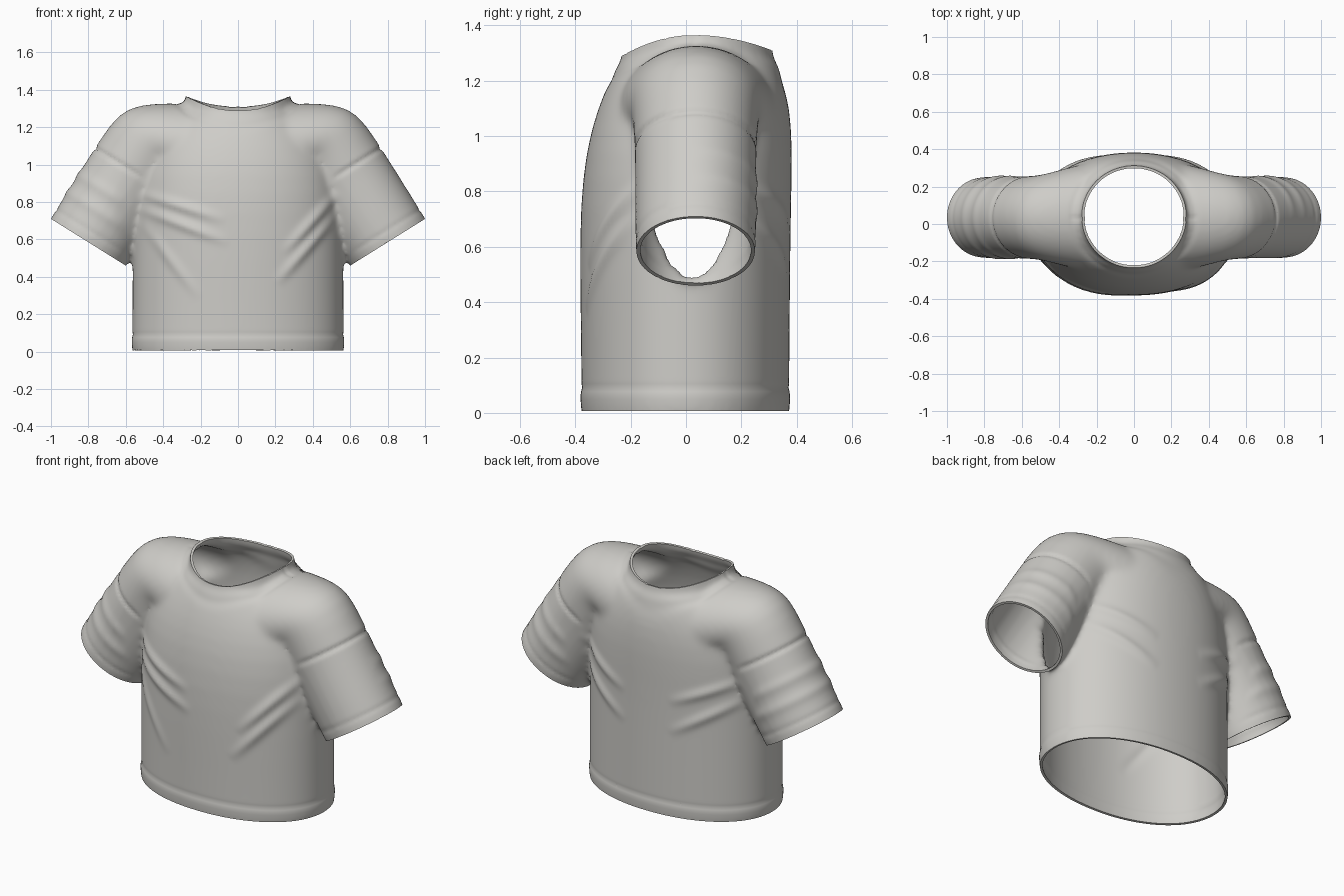
import bpy, bmesh, math
from mathutils import Vector

if "Cube" in bpy.data.objects:
    bpy.data.objects.remove(bpy.data.objects["Cube"], do_unlink=True)

CUFF = Vector((0.8, 0.035, 0.585))       # centre of the sleeve opening
ALONG = Vector((-0.53, 0, 0.848))        # from the cuff up the sleeve
SEGS = 48


def ring(bm, centre, u, v, power=2.0):
    """Superellipse ring around centre with half axes u and v."""
    verts = []
    for i in range(SEGS):
        a = math.tau * i / SEGS
        c, s = math.cos(a), math.sin(a)
        pc = math.copysign(abs(c) ** (2 / power), c)
        ps = math.copysign(abs(s) ** (2 / power), s)
        verts.append(bm.verts.new(centre + u * pc + v * ps))
    return verts


def loft(bm, rings):
    for a, b in zip(rings, rings[1:]):
        for i in range(SEGS):
            j = (i + 1) % SEGS
            bm.faces.new((a[i], a[j], b[j], b[i]))
    bm.faces.new(rings[0])
    bm.faces.new(rings[-1])


def upright(bm, profile, power):
    """Loft from (z, half width, front y, back y) rows."""
    loft(bm, [ring(bm, Vector((0, (f + b) / 2, z)), Vector((w, 0, 0)),
                   Vector((0, (b - f) / 2, 0)), power) for z, w, f, b in profile])


bm = bmesh.new()

# Torso
upright(bm, [(-0.1, 0.567, -0.378, 0.373), (0.0, 0.567, -0.378, 0.373),
             (0.25, 0.566, -0.38, 0.375), (0.5, 0.565, -0.384, 0.377),
             (0.75, 0.56, -0.383, 0.38), (0.95, 0.54, -0.362, 0.386),
             (1.1, 0.49, -0.32, 0.376), (1.2, 0.42, -0.277, 0.354),
             (1.27, 0.34, -0.242, 0.33), (1.3, 0.29, -0.21, 0.3)], 2.12)

# Neck column
upright(bm, [(1.0, 0.28, -0.225, 0.305), (1.27, 0.3, -0.24, 0.322),
             (1.36, 0.278, -0.226, 0.305), (1.5, 0.272, -0.22, 0.3)], 2.0)

# Sleeves and shoulder yoke: one arched tube, half of it mirrored
half = [(CUFF + ALONG * t, Vector((0.848, 0, 0.53)), 0.239, w)
        for t, w in ((-0.12, 0.216), (0, 0.217), (0.15, 0.22), (0.35, 0.218), (0.6, 0.226))]
half += [(Vector((0.43, 0.035, 1.095)), Vector((0.62, 0, 0.785)), 0.267, 0.242),
         (Vector((0.36, 0.035, 1.09)), Vector((0.35, 0, 0.94)), 0.257, 0.265),
         (Vector((0.2, 0.04, 1.07)), Vector((0.05, 0, 1)), 0.257, 0.3)]
flip = Vector((-1, 1, 1))
arch = half + [(Vector((0, 0.04, 1.06)), Vector((0, 0, 1)), 0.24, 0.305)]
arch += [(c * flip, u * flip, r, w) for c, u, r, w in reversed(half)]
loft(bm, [ring(bm, c, u * r, Vector((0, w, 0))) for c, u, r, w in arch])
bmesh.ops.recalc_face_normals(bm, faces=bm.faces[:])

mesh = bpy.data.meshes.new("shirt")
bm.to_mesh(mesh)
bm.free()
shirt = bpy.data.objects.new("shirt", mesh)
bpy.context.collection.objects.link(shirt)
bpy.context.view_layer.objects.active = shirt
shirt.select_set(True)


def modifier(kind, **settings):
    m = shirt.modifiers.new(kind.lower(), kind)
    for key, value in settings.items():
        setattr(m, key, value)
    bpy.ops.object.modifier_apply(modifier=m.name)


# Merge the volumes into one soft skin
modifier("SUBSURF", levels=1)
modifier("REMESH", mode="VOXEL", voxel_size=0.014)
modifier("SMOOTH", factor=0.5, iterations=24)

bm = bmesh.new()
bm.from_mesh(shirt.data)


def cut(faces, point, normal):
    geom = set(faces)
    for f in faces:
        geom.update(f.verts)
        geom.update(f.edges)
    bmesh.ops.bisect_plane(bm, geom=list(geom), plane_co=point, plane_no=normal,
                           clear_outer=True)


# Open the hem and the cuffs
cut(bm.faces[:], (0, 0, 0.008), (0, 0, -1))
for side in (-1, 1):
    sleeve = [f for f in bm.faces if all(v.co.x * side > 0.582 for v in f.verts)]
    mirror = Vector((side, 1, 1))
    cut(sleeve, CUFF * mirror, -ALONG * mirror)


# Open the neck along a curve that dips at front and back
def dip(y):
    return (1.1 if y < 0.03 else 0.7) * (y - 0.03) ** 2


for v in bm.verts:
    v.co.z += dip(v.co.y)
cut(bm.faces[:], (0, 0, 1.365), (0, 0, 1))
for v in bm.verts:
    v.co.z -= dip(v.co.y)
bmesh.ops.remove_doubles(bm, verts=bm.verts[:], dist=0.003)
bm.normal_update()

# Folds as (x, z) start and end, height; first set front, second set back
FRONT = [((-0.54, 0.85), (-0.06, 0.7), 0.014), ((-0.54, 0.77), (-0.04, 0.58), 0.014),
         ((-0.52, 0.7), (-0.2, 0.28), 0.008), ((0.54, 0.86), (0.24, 0.52), 0.015),
         ((0.53, 0.74), (0.2, 0.36), 0.015)]
BACK = [((s * 0.54, a), (s * 0.14, b), 0.012) for s in (-1, 1)
        for a, b in ((0.85, 0.68), (0.74, 0.5))]


def fold(x, z, a, b, height):
    a, b, p = Vector(a), Vector(b), Vector((x, z))
    d = b - a
    u = (p - a).dot(d) / d.length_squared
    if not 0 < u < 1:
        return 0
    off = (p - a - d * u).length
    return height * math.sin(math.pi * u) * math.exp(-(off / 0.028) ** 2)


def groove(value, width=0.013):
    return math.exp(-(value / width) ** 2)


def ramp(value, start, end):
    return min(1, max(0, (value - start) / (end - start)))


# Raise folds, bands and sunken seams
for v in bm.verts:
    x, y, z = v.co
    ax, n, push = abs(x), v.normal, 0.0
    if ax < 0.56:
        facing = ramp(abs(n.y), 0.2, 0.6)
        push += facing * sum(fold(x, z, *f) for f in (FRONT if n.y < 0 else BACK))
    if ax < 0.585 and z < 0.3:
        push += 0.004 * ramp(z, 0.09, 0.07) - 0.002 * groove(z - 0.088)
    t = (Vector((ax, 0, z)) - Vector((CUFF.x, 0, CUFF.z))).dot(ALONG)
    if z > 0.45:
        push -= 0.008 * groove(t - 0.445) * ramp(ax, 0.5, 0.56)
        outer = ramp(ax, 0.6, 0.66)
        push -= 0.003 * groove(t - 0.055) * outer
        # Creases on the right sleeve and on the back of both sleeves
        creased = ramp(n.y, -0.1, 0.6) if x > 0 else 1
        push += 0.006 * creased * outer * sum(groove(t - k, 0.03) for k in (0.17, 0.28))
    if z > 1.1:
        e = math.hypot(x / 0.275, (y - 0.04) / 0.26)
        push -= 0.004 * groove(e - 1.2, 0.05)
        if e < 1.2:
            push -= 0.004 * groove(y - 0.03)
    v.co += n * push

bm.to_mesh(shirt.data)
bm.free()

# Cloth thickness and shading
modifier("SOLIDIFY", thickness=0.014, offset=-1)
bpy.ops.object.shade_smooth_by_angle(angle=math.radians(45))

cloth = bpy.data.materials.new("warm light grey cloth")
cloth.use_nodes = True
colour = (0.62, 0.61, 0.58, 1)
cloth.diffuse_color = colour
cloth.node_tree.nodes["Principled BSDF"].inputs["Base Color"].default_value = colour
shirt.data.materials.clear()
shirt.data.materials.append(cloth)
